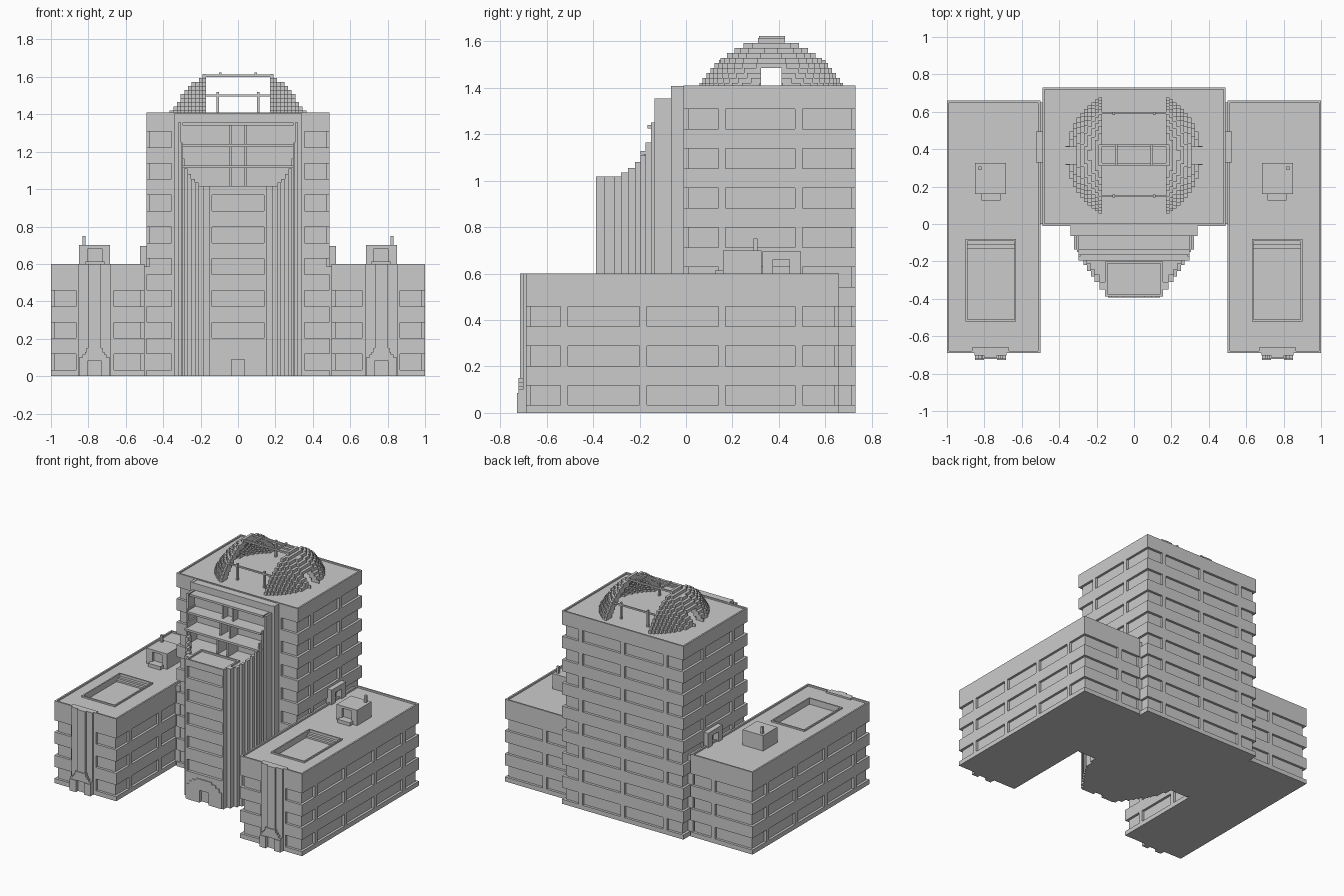
import bpy, bmesh, math
from mathutils import Vector


class Part:
    """Collects boxes into one object; mirrored parts get a copy across x = 0."""

    def __init__(self, name, mirror=False):
        self.name, self.mirror, self.bm = name, mirror, bmesh.new()

    def box(self, x0, x1, y0, y1, z0, z1):
        for s in ((1, -1) if self.mirror else (1,)):
            vs = bmesh.ops.create_cube(self.bm, size=1)["verts"]
            for v in vs:
                v.co = Vector((s * (x0 + x1) / 2 + v.co.x * (x1 - x0),
                               (y0 + y1) / 2 + v.co.y * (y1 - y0),
                               (z0 + z1) / 2 + v.co.z * (z1 - z0)))

    def frame(self, outer, inner, z0, z1):
        """Rectangular ring between two (x0, x1, y0, y1) outlines."""
        a, b, c, d = outer
        e, f, g, h = inner
        self.box(a, b, c, g, z0, z1)
        self.box(a, b, h, d, z0, z1)
        self.box(a, e, g, h, z0, z1)
        self.box(f, b, g, h, z0, z1)

    def done(self):
        me = bpy.data.meshes.new(self.name)
        self.bm.to_mesh(me)
        self.bm.free()
        ob = bpy.data.objects.new(self.name, me)
        bpy.context.collection.objects.link(ob)


SILL, WIN, PITCH, INSET, PIER = 0.033, 0.085, 0.17, 0.018, 0.016


def floors(p, x0, x1, y0, y1, top, rows, xpiers, ypiers):
    """Inset core, full-width floor bands and thin piers between windows."""
    p.box(x0 + INSET, x1 - INSET, y0 + INSET, y1 - INSET, 0, top)
    z = 0
    for k in range(rows):
        w = SILL + k * PITCH
        p.box(x0, x1, y0, y1, z, w)
        for x in xpiers:
            p.box(x - PIER, x + PIER, y0, y1, w, w + WIN)
        for y in ypiers:
            p.box(x0, x1, y - PIER, y + PIER, w, w + WIN)
        z = w + WIN
    p.box(x0, x1, y0, y1, z, top)


def rim(p, x0, x1, y0, y1, z0, z1, t=0.012):
    p.frame((x0, x1, y0, y1), (x0 + t, x1 - t, y0 + t, y1 - t), z0, z1)


# central tower
t = Part("tower")
floors(t, -0.49, 0.49, -0.01, 0.73, 1.4, 8, (-0.34, 0, 0.34), (0.155, 0.485))
rim(t, -0.49, 0.49, -0.01, 0.73, 1.4, 1.41)
t.done()

# side wings with a sunken roof pit
w = Part("wings", True)
floors(w, 0.5, 1, -0.69, 0.66, 0.555, 3, (0.68,), (-0.525, -0.185, 0.155, 0.485))
w.box(0.47, 0.51, 0.0, 0.65, 0, 0.585)
pit = (0.64, 0.89, -0.51, -0.09)
w.frame((0.5, 1, -0.69, 0.66), pit, 0.555, 0.588)
rim(w, 0.5, 1, -0.69, 0.66, 0.588, 0.6)
w.frame((0.63, 0.9, -0.52, -0.08), pit, 0.588, 0.599)
w.box(0.64, 0.89, -0.11, -0.09, 0.55, 0.58)
w.box(0.64, 0.89, -0.13, -0.11, 0.55, 0.567)
w.done()

# wing front ornament: wall panel, centre strip and flared doorway
o = Part("wing_front_ornament", True)
C = 0.767
o.box(C - 0.1, C + 0.1, -0.69, -0.66, 0, 0.6)
o.box(C - 0.085, C + 0.085, -0.703, -0.69, 0, 0.6)
o.box(C - 0.034, C + 0.034, -0.715, -0.7, 0.085, 0.6)
for s in (-1, 1):
    a, b = sorted((C + s * 0.034, C + s * 0.083))
    o.box(a, b, -0.727, -0.7, 0, 0.085)
for half, z in ((0.083, 0.1), (0.065, 0.115), (0.052, 0.13), (0.042, 0.15)):
    o.box(C - half, C + half, -0.722, -0.7, 0.085, z)
o.done()

# rooftop huts with doorway, step and chimney
h = Part("roof_huts", True)
h.box(0.685, 0.85, 0.18, 0.325, 0.58, 0.7)
h.box(0.685, 0.727, 0.16, 0.18, 0.58, 0.7)
h.box(0.803, 0.85, 0.16, 0.18, 0.58, 0.7)
h.box(0.727, 0.803, 0.16, 0.18, 0.683, 0.7)
h.box(0.715, 0.815, 0.125, 0.18, 0.58, 0.613)
h.box(0.815, 0.832, 0.29, 0.307, 0.69, 0.75)
h.done()

# door surrounds where the tower meets the wing roofs
d = Part("roof_door_frames", True)
d.box(0.48, 0.525, 0.33, 0.375, 0.58, 0.695)
d.box(0.48, 0.525, 0.445, 0.495, 0.58, 0.695)
d.box(0.48, 0.525, 0.375, 0.445, 0.66, 0.695)
d.done()

# curved front bay: nested fins (half width, front y, height)
fins = [(0.34, -0.065, 1.408), (0.32, -0.135, 1.355), (0.305, -0.15, 1.25),
        (0.296, -0.175, 1.165), (0.285, -0.195, 1.11), (0.27, -0.22, 1.08),
        (0.25, -0.25, 1.055), (0.23, -0.28, 1.035), (0.21, -0.31, 1.017),
        (0.185, -0.35, 1.017)]
f = Part("bay_fins", True)
for i, (hw, y, z) in enumerate(fins):
    inner = fins[i + 1][0] if i + 1 < len(fins) else 0.155
    f.box(inner, hw, y, 0, 0, min(z, 1.005))
    f.box(inner, hw, y, 0 if i < 4 else y + 0.04, 1.0, z)
f.done()

# bay centre: recessed window column between floor bands
b = Part("bay_centre")
b.box(-0.156, 0.156, -0.367, 0, 0, 1.005)
z = 0.0
for k in range(1, 6):
    s = SILL + k * PITCH
    b.box(-0.155, 0.155, -0.387, -0.36, z if k > 1 else 0.09, s)
    z = s + WIN
b.box(-0.155, 0.155, -0.387, -0.36, z, 1.005)
rim(b, -0.155, 0.155, -0.387, -0.2, 1.0, 1.017)
for s in (-1, 1):
    x0, x1 = sorted((s * 0.14, s * 0.155))
    b.box(x0, x1, -0.387, -0.36, 0, 1.0)
    x0, x1 = sorted((s * 0.036, s * 0.14))
    b.box(x0, x1, -0.393, -0.36, 0, 0.11)
# stepped entrance arch
for half, zt in ((0.14, 0.115), (0.12, 0.14), (0.095, 0.157), (0.06, 0.172)):
    b.box(-half, half, -0.393, -0.36, 0.09, zt)
b.done()

# terraces at the top of the bay
r = Part("bay_terraces")
r.box(-0.32, 0.32, -0.065, 0, 1.0, 1.405)
for y, z in ((-0.195, 1.112), (-0.165, 1.225), (-0.135, 1.34)):
    r.box(-0.297, 0.297, y, -0.05, z, z + 0.015)
    for s in (-1, 1):
        r.box(s * 0.04 - 0.006, s * 0.04 + 0.006, y + 0.015, -0.05, z - 0.11, z + 0.005)
r.done()

# stepped dome shells, split by an open slot down the middle
CY, Z0, DZ, DX = 0.367, 1.4, 0.0215, 0.0195
radii = [0.357, 0.345, 0.331, 0.317, 0.302, 0.282, 0.26, 0.238, 0.214, 0.187]
dome = Part("dome_shells", True)
for k, rad in enumerate(radii):
    rin = rad - 0.055
    x = 0.17
    while x < rad:
        xm = x + DX * 0.4
        yo = math.sqrt(max(rad * rad - xm * xm, 0))
        yi = math.sqrt(max(rin * rin - xm * xm, 0))
        if k < 4:
            yi = max(yi, 0.045)      # side doorway
        if yo > yi:
            for s in (-1, 1):
                y0, y1 = sorted((CY + s * yi, CY + s * yo))
                dome.box(x, x + DX, y0, y1, Z0 + k * DZ, Z0 + (k + 1) * DZ)
        x += DX
dome.done()

# railings and top beams across the dome slot
g = Part("dome_rails")
for y in (0.15, 0.592):
    g.box(-0.175, 0.175, y - 0.005, y + 0.005, 1.495, 1.506)
    for s in (-1, 1):
        g.box(s * 0.108 - 0.006, s * 0.108 + 0.006, y - 0.008, y + 0.008, 1.39, 1.52)
for y in (0.32, 0.42):
    g.box(-0.19, 0.19, y - 0.006, y + 0.006, 1.6, 1.612)
for s in (-1, 1):
    g.box(s * 0.095 - 0.006, s * 0.095 + 0.006, 0.314, 0.426, 1.608, 1.623)
g.done()
